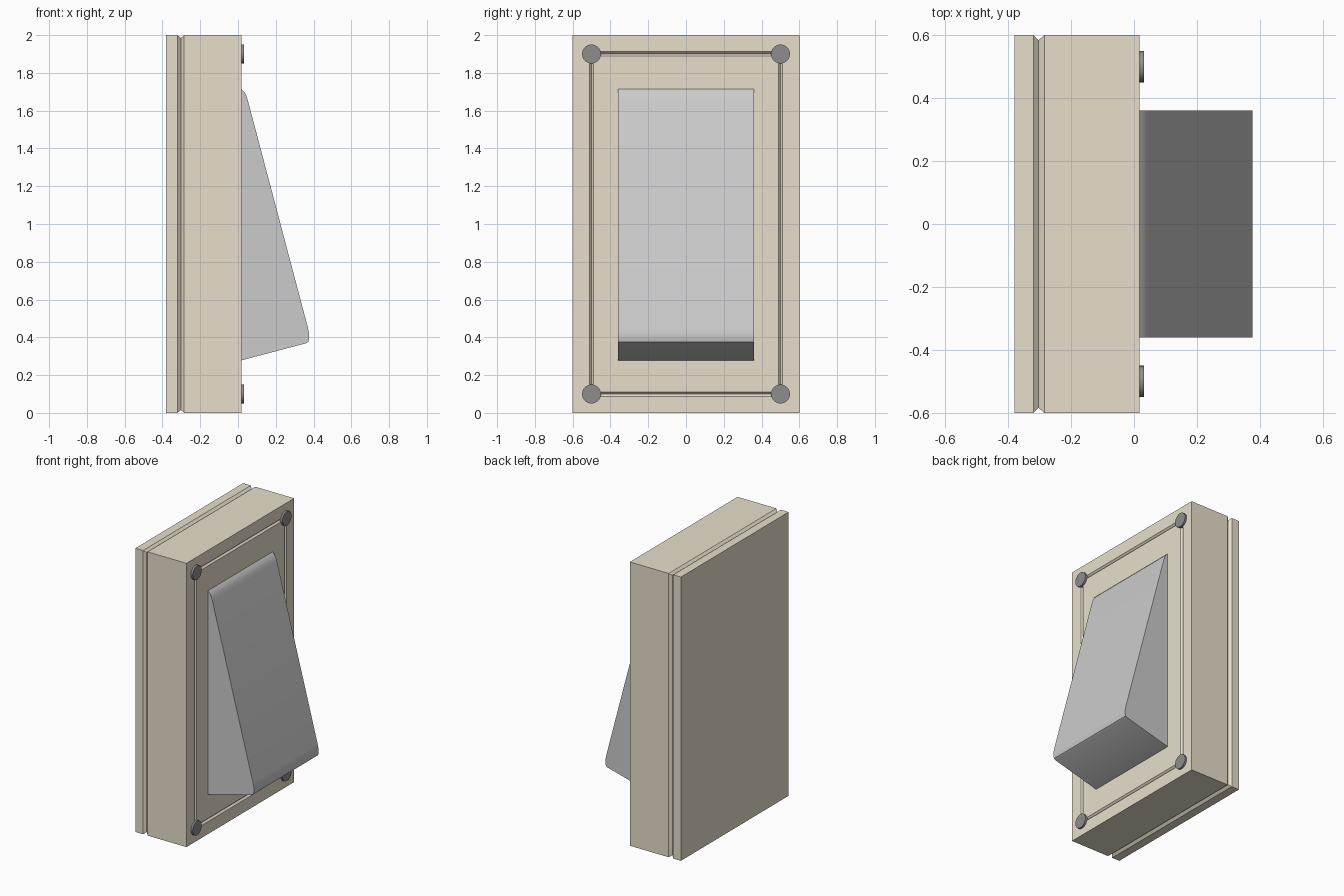
import bpy, bmesh, math
from mathutils import Matrix

if "Cube" in bpy.data.objects:
    bpy.data.objects.remove(bpy.data.objects["Cube"])


def make_object(name, bm, mat=None, smooth=False):
    bmesh.ops.recalc_face_normals(bm, faces=bm.faces)
    mesh = bpy.data.meshes.new(name)
    bm.to_mesh(mesh)
    bm.free()
    obj = bpy.data.objects.new(name, mesh)
    bpy.context.collection.objects.link(obj)
    if mat:
        mesh.materials.append(mat)
    if smooth:
        bpy.ops.object.select_all(action='DESELECT')
        obj.select_set(True)
        bpy.context.view_layer.objects.active = obj
        bpy.ops.object.shade_smooth_by_angle(angle=math.radians(35))
    return obj


def material(name, color):
    mat = bpy.data.materials.new(name)
    mat.diffuse_color = (*color, 1)
    mat.use_nodes = True
    mat.node_tree.nodes["Principled BSDF"].inputs["Base Color"].default_value = mat.diffuse_color
    return mat


def loft(bm, rings):
    loops = [[bm.verts.new(p) for p in ring] for ring in rings]
    for a, b in zip(loops, loops[1:]):
        n = len(a)
        for i in range(n):
            j = (i + 1) % n
            bm.faces.new((a[i], a[j], b[j], b[i]))
    bm.faces.new(loops[0])
    bm.faces.new(loops[-1])


tan = material("tan_plastic", (0.80, 0.74, 0.60))
dark = material("dark_metal", (0.27, 0.27, 0.27))

# Housing: nested rectangles (x, inset) with a side V groove and a front V groove
steps = [(-0.38, 0), (-0.32, 0), (-0.303, 0.016), (-0.285, 0), (0.018, 0),
         (0.018, 0.088), (0.006, 0.099), (0.018, 0.110)]
rings = []
for x, inset in steps:
    y, z = 0.6 - inset, 1.0 - inset
    rings.append([(x, -y, 1 - z), (x, y, 1 - z), (x, y, 1 + z), (x, -y, 1 + z)])
bm = bmesh.new()
loft(bm, rings)
make_object("housing", bm, tan)

# Rocker: tilted wedge with rounded lower lip and top edge
profile = [(-0.02, 0.268), (0.018, 0.278), (0.362, 0.369), (0.372, 0.376),
           (0.377, 0.395), (0.376, 0.42), (0.369, 0.455), (0.052, 1.655),
           (0.044, 1.68), (0.033, 1.70), (0.018, 1.715), (-0.02, 1.715)]
bm = bmesh.new()
loft(bm, [[(x, y, z) for x, z in profile] for y in (-0.36, 0.36)])
make_object("rocker", bm, smooth=True)

# Screws: short discs on the four front corners
for side, y in (("left", -0.5), ("right", 0.5)):
    for level, z in (("lower", 0.1), ("upper", 1.9)):
        bm = bmesh.new()
        bmesh.ops.create_cone(
            bm, cap_ends=True, segments=32, radius1=0.05, radius2=0.05, depth=0.03,
            matrix=Matrix.Translation((0.017, y, z)) @ Matrix.Rotation(math.pi / 2, 4, 'Y'))
        make_object(f"screw_{level}_{side}", bm, dark, smooth=True)
